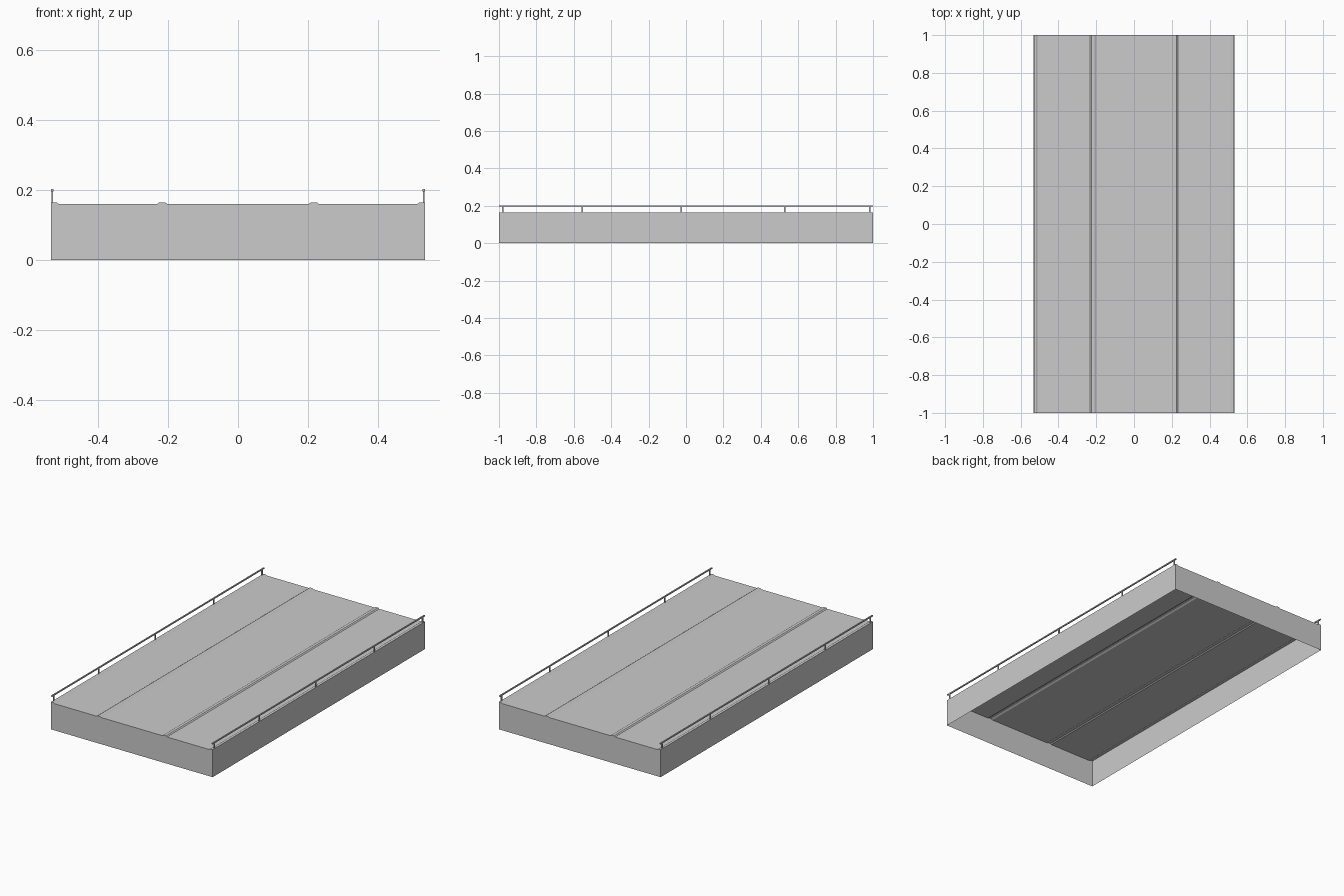
import bpy, bmesh

if "Cube" in bpy.data.objects:
    bpy.data.objects.remove(bpy.data.objects["Cube"])

HALF_W, HALF_L = 0.533, 1.0
ROAD, KERB = 0.159, 0.164


def new_object(name, bm):
    bmesh.ops.recalc_face_normals(bm, faces=bm.faces)
    mesh = bpy.data.meshes.new(name)
    bm.to_mesh(mesh)
    bm.free()
    obj = bpy.data.objects.new(name, mesh)
    bpy.context.collection.objects.link(obj)
    return obj


def box(name, x0, x1, y0, y1, z0, z1):
    bm = bmesh.new()
    bmesh.ops.create_cube(bm, size=1)
    for v in bm.verts:
        v.co.x = x1 if v.co.x > 0 else x0
        v.co.y = y1 if v.co.y > 0 else y0
        v.co.z = z1 if v.co.z > 0 else z0
    return new_object(name, bm)


# Deck shell: raised kerbs and lane dividers, open underneath
half = [(0.200, ROAD), (0.208, KERB), (0.225, KERB), (0.232, ROAD),
        (0.510, ROAD), (0.518, KERB), (HALF_W, KERB), (HALF_W, 0)]
profile = [(-x, z) for x, z in reversed(half)] + half

bm = bmesh.new()
front = [bm.verts.new((x, -HALF_L, z)) for x, z in profile]
back = [bm.verts.new((x, HALF_L, z)) for x, z in profile]
for i in range(len(profile) - 1):
    bm.faces.new((front[i], front[i + 1], back[i + 1], back[i]))
bm.faces.new(front)
bm.faces.new(back[::-1])
# Normals follow the outside of the shell
new_object("bridge_deck", bm)

# Railings: a long handrail on five posts per side
for side, (x0, x1) in {"left": (-0.533, -0.526), "right": (0.526, 0.533)}.items():
    box(f"handrail_{side}", x0, x1, -HALF_L, HALF_L, 0.195, 0.202)
    for n, y in enumerate((-0.981, -0.556, -0.025, 0.527, 0.982)):
        box(f"rail_post_{side}_{n + 1}", x0 + 0.001, x1 - 0.001,
            y - 0.004, y + 0.004, KERB, 0.195)
